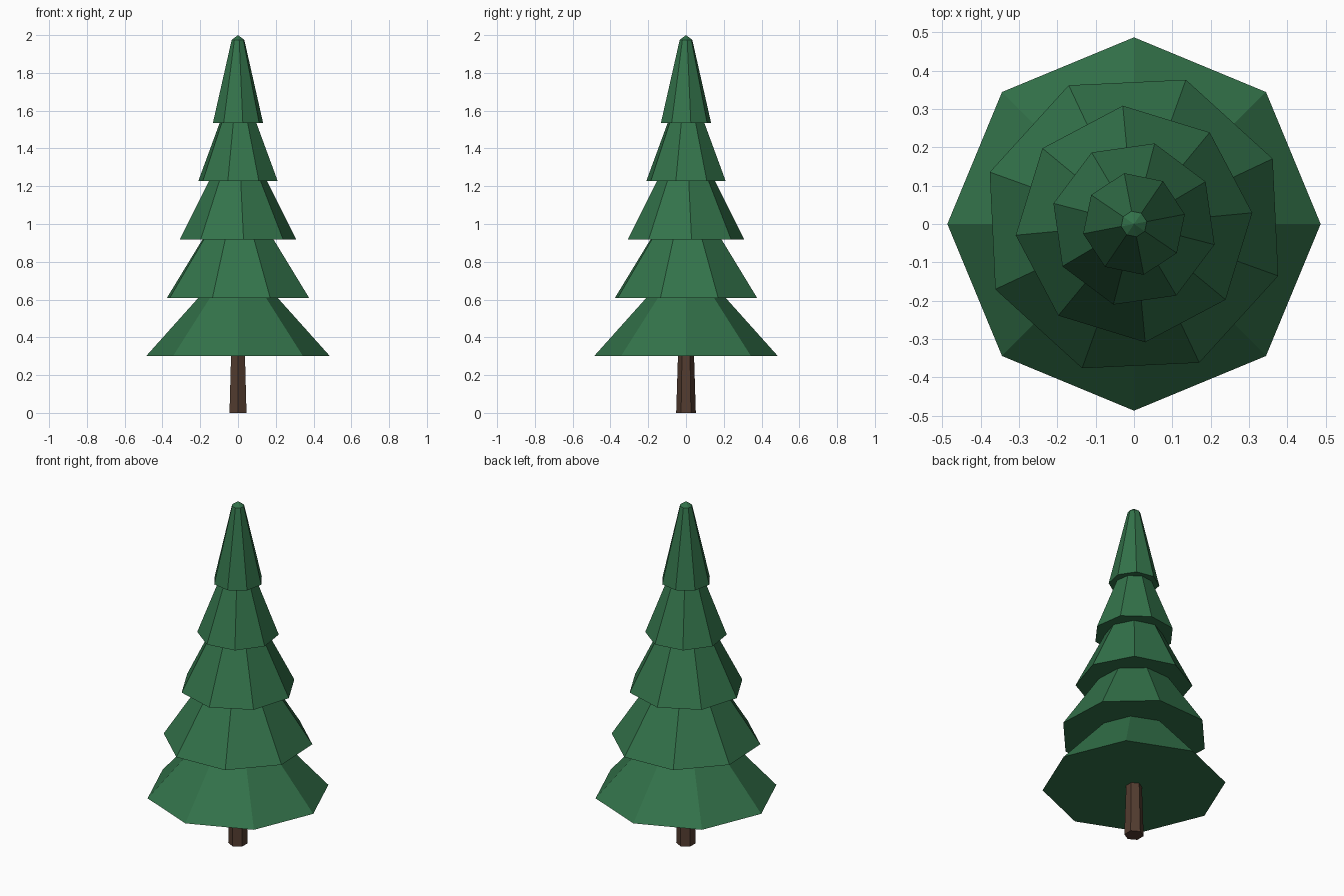
import bpy
import bmesh
from math import cos, sin, pi

cube = bpy.data.objects.get("Cube")
if cube:
    bpy.data.objects.remove(cube, do_unlink=True)


def make_material(name, rgb):
    mat = bpy.data.materials.new(name)
    mat.use_nodes = True
    colour = (*rgb, 1.0)
    mat.diffuse_color = colour
    mat.node_tree.nodes["Principled BSDF"].inputs["Base Color"].default_value = colour
    return mat


def lathe(name, sides, profile, turn, mat):
    """Flat-faced solid from (radius, z) rings; a zero radius closes to a point."""
    bm = bmesh.new()
    rings = []
    for radius, z in profile:
        count = sides if radius > 0 else 1
        angles = [turn + 2 * pi * i / sides for i in range(count)]
        rings.append([bm.verts.new((radius * cos(a), radius * sin(a), z)) for a in angles])
    for low, high in zip(rings, rings[1:]):
        for i in range(sides):
            j = (i + 1) % sides
            if len(high) == 1:
                bm.faces.new((low[i], low[j], high[0]))
            else:
                bm.faces.new((low[i], low[j], high[j], high[i]))
    bm.faces.new(rings[0][::-1])
    if len(rings[-1]) > 1:
        bm.faces.new(rings[-1])
    mesh = bpy.data.meshes.new(name)
    bm.to_mesh(mesh)
    bm.free()
    mesh.materials.append(mat)
    obj = bpy.data.objects.new(name, mesh)
    bpy.context.collection.objects.link(obj)
    return obj


green = make_material("pine green", (0.033, 0.17, 0.069))
brown = make_material("bark brown", (0.085, 0.045, 0.029))

# Tapered six-sided trunk with a corner facing the front
lathe("trunk", 6, [(0.052, 0), (0.042, 0.32)], pi / 2, brown)

# Stacked foliage skirts, each twisted against the one below
FIRST, STEP, TWIST = 0.3, 0.309, 0.44
skirts = [(0.487, 0.21), (0.4, 0.2), (0.31, 0.155), (0.217, 0.1)]
for n, (bottom, top) in enumerate(skirts):
    z = FIRST + n * STEP
    overlap = 0.02
    inner = top - (bottom - top) * overlap / STEP
    lathe(f"foliage_tier_{n + 1}", 8,
          [(bottom, z), (inner, z + STEP + overlap)], n * TWIST, green)

# Tall top tier with a blunt tip
lathe("foliage_top", 8, [(0.135, FIRST + 4 * STEP), (0.034, 1.975), (0, 2)],
      4 * TWIST, green)
